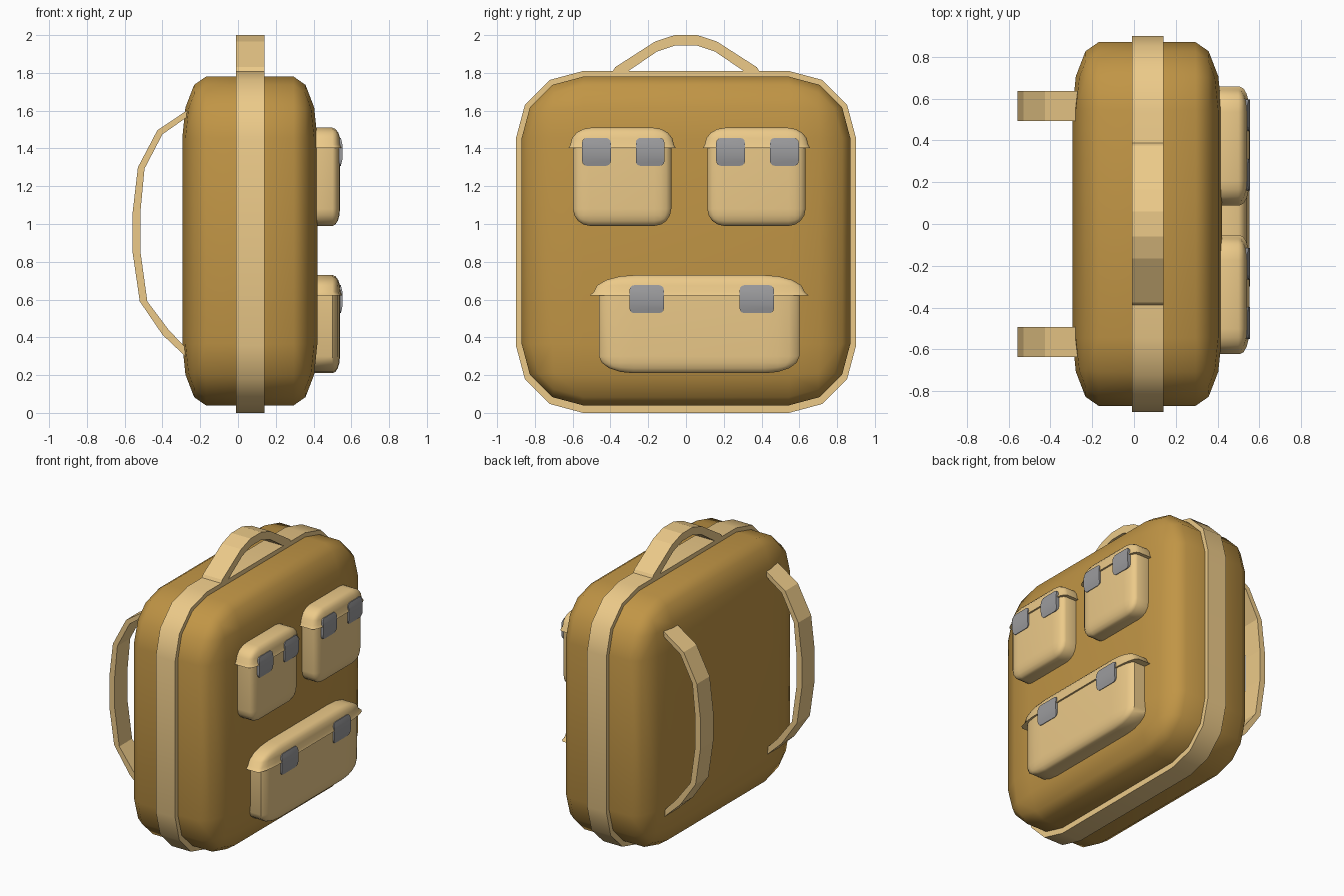
import bpy, bmesh
from math import sin, cos, pi, radians
from mathutils import Vector

if "Cube" in bpy.data.objects:
    bpy.data.objects.remove(bpy.data.objects["Cube"])


def material(name, rgb):
    m = bpy.data.materials.new(name)
    m.diffuse_color = (*rgb, 1)
    m.use_nodes = True
    m.node_tree.nodes["Principled BSDF"].inputs["Base Color"].default_value = m.diffuse_color
    return m


CANVAS = material("canvas", (0.53, 0.30, 0.06))
TAN = material("tan", (0.84, 0.59, 0.25))
METAL = material("metal", (0.33, 0.33, 0.34))


def finish(name, bm, mat, smooth=True, angle=40):
    bmesh.ops.recalc_face_normals(bm, faces=bm.faces)
    for f in bm.faces:
        f.smooth = smooth
    for e in bm.edges:
        e.smooth = e.calc_face_angle(0) < radians(angle)
    me = bpy.data.meshes.new(name)
    bm.to_mesh(me)
    bm.free()
    me.materials.append(mat)
    ob = bpy.data.objects.new(name, me)
    bpy.context.collection.objects.link(ob)
    return ob


def rounded_box(lo, hi, r, seg):
    """Box with elliptical rounding: bevelled in radius units, then scaled."""
    lo, hi, r = Vector(lo), Vector(hi), Vector(r)
    bm = bmesh.new()
    bmesh.ops.create_cube(bm, size=1)
    for v in bm.verts:
        v.co = Vector([v.co[i] * (hi[i] - lo[i]) / r[i] for i in range(3)])
    bmesh.ops.bevel(bm, geom=bm.edges[:], offset=1, segments=seg,
                    profile=0.5, affect='EDGES')
    c = (lo + hi) / 2
    for v in bm.verts:
        v.co = c + Vector([v.co[i] * r[i] for i in range(3)])
    return bm


def cut(bm, z, keep_top):
    geom = bm.verts[:] + bm.edges[:] + bm.faces[:]
    res = bmesh.ops.bisect_plane(bm, geom=geom, plane_co=(0, 0, z), plane_no=(0, 0, 1),
                                 clear_inner=keep_top, clear_outer=not keep_top)
    rim = [g for g in res['geom_cut'] if isinstance(g, bmesh.types.BMEdge)]
    bmesh.ops.holes_fill(bm, edges=rim)


def ribbon(outer, inner, place, a, b, closed=False):
    """Strip between two outlines, extruded from a to b."""
    bm = bmesh.new()
    rings = [[bm.verts.new(place(p, t)) for p, t in ((o, a), (o, b), (i, b), (i, a))]
             for o, i in zip(outer, inner)]
    n = len(rings)
    for k in range(n if closed else n - 1):
        p, q = rings[k], rings[(k + 1) % n]
        for j in range(4):
            bm.faces.new((p[j], p[(j + 1) % 4], q[(j + 1) % 4], q[j]))
    if not closed:
        bm.faces.new(rings[0])
        bm.faces.new(rings[-1])
    return bm


def outline(hy, hz, r, cz, seg=3):
    pts = []
    for k, (sy, sz) in enumerate(((1, 1), (-1, 1), (-1, -1), (1, -1))):
        for i in range(seg + 1):
            t = (k + i / seg) * pi / 2
            pts.append((sy * (hy - r) + r * cos(t), cz + sz * (hz - r) + r * sin(t)))
    return pts


def in_yz(p, t):
    return (t, p[0], p[1])


def in_xz(p, t):
    return (p[0], t, p[1])


# main bag
finish("bag_body", rounded_box((-0.295, -0.87, 0.04), (0.42, 0.87, 1.78),
                               (0.125, 0.325, 0.325), 3), CANVAS)

# band around the middle
finish("middle_band", ribbon(outline(0.90, 0.905, 0.355, 0.905),
                             outline(0.83, 0.835, 0.285, 0.905),
                             in_yz, -0.01, 0.14, True), TAN)

# carry handle
half_out = [(0.39, 1.805), (0.375, 1.83), (0.165, 1.965), (0.06, 2.0)]
half_in = [(0.31, 1.805), (0.305, 1.81), (0.155, 1.912), (0.055, 1.946)]
mirror = lambda pts: pts + [(-y, z) for y, z in reversed(pts)]
finish("carry_handle", ribbon(mirror(half_out), mirror(half_in), in_yz, -0.01, 0.14),
       TAN, smooth=False)

# shoulder straps
s_out = [(-0.25, 1.615), (-0.427, 1.496), (-0.53, 1.30), (-0.558, 1.06),
         (-0.558, 0.85), (-0.52, 0.59), (-0.40, 0.414), (-0.25, 0.272)]
s_in = [(-0.25, 1.58), (-0.40, 1.475), (-0.495, 1.293), (-0.516, 1.07),
        (-0.516, 0.85), (-0.48, 0.59), (-0.365, 0.437), (-0.25, 0.318)]
for side, y in (("left", 0.493), ("right", -0.636)):
    finish(side + "_shoulder_strap", ribbon(s_out, s_in, in_xz, y, y + 0.143),
           TAN, smooth=False)


def clasp(name, y, zc, w):
    h = 0.074
    pts = [(y + p[0], p[1]) for p in outline(w / 2, h, 0.025, zc)]
    bm = bmesh.new()
    base = bm.faces.new([bm.verts.new((0.50, *p)) for p in pts])
    top = bmesh.ops.extrude_face_region(bm, geom=[base])['geom']
    for v in top:
        if isinstance(v, bmesh.types.BMVert):
            v.co.x = 0.556
    # bend the plate over the flap edge
    for dz in (-0.03, 0.03):
        bmesh.ops.bisect_plane(bm, geom=bm.verts[:] + bm.edges[:] + bm.faces[:],
                               plane_co=(0, 0, zc + dz), plane_no=(0, 0, 1))
    for v in bm.verts:
        if v.co.x > 0.52:
            v.co.x -= 0.012 * ((v.co.z - zc) / h) ** 2
    finish(name, bm, METAL)


def pocket(name, yc, w, z0, clasp_w, clasps):
    k = w / 0.52                       # wide pocket is a stretched small one
    split, top = z0 + 0.412, z0 + 0.52
    # pouch
    bm = rounded_box((0.34, yc - w / 2, z0), (0.54, yc + w / 2, top - 0.01),
                     (0.04, 0.09 * k, 0.09), 4)
    cut(bm, split + 0.005, False)
    finish(name + "_pouch", bm, TAN)
    # flap, flared at its rim
    hw = w / 2 + 0.014 * k
    bm = rounded_box((0.34, yc - hw, z0 + 0.2), (0.544, yc + hw, top),
                     (0.045, 0.11 * k, 0.09), 4)
    cut(bm, split, True)
    for v in bm.verts:
        if abs(v.co.z - split) < 1e-4:
            v.co.y = yc + (v.co.y - yc) * (hw + 0.01 * k) / hw
            if v.co.x > 0.45:
                v.co.x += 0.008
    finish(name + "_flap", bm, TAN)
    for i, y in enumerate(clasps):
        clasp(f"{name}_clasp_{i + 1}", y, z0 + 0.392, clasp_w)


pocket("upper_left_pocket", -0.338, 0.52, 0.99, 0.152, (-0.474, -0.19))
pocket("upper_right_pocket", 0.373, 0.52, 0.99, 0.152, (0.236, 0.521))
pocket("lower_pocket", 0.07, 1.06, 0.21, 0.182, (-0.208, 0.375))
